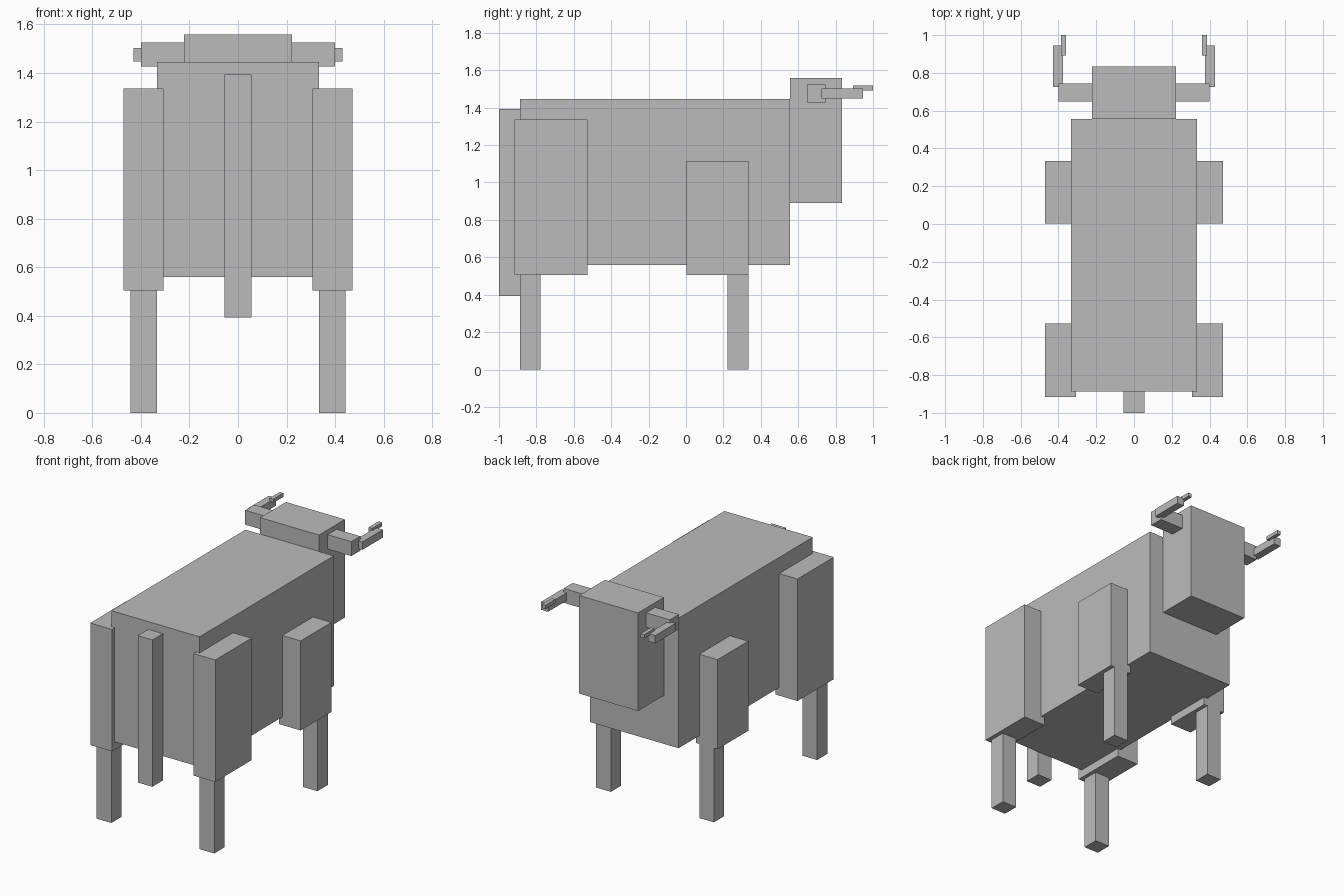
import bpy
import bmesh

if "Cube" in bpy.data.objects:
    bpy.data.objects.remove(bpy.data.objects["Cube"])

hide = bpy.data.materials.new("grey_hide")
hide.diffuse_color = (0.5, 0.5, 0.5, 1)
hide.use_nodes = True
hide.node_tree.nodes["Principled BSDF"].inputs["Base Color"].default_value = hide.diffuse_color


def box(name, x, y, z):
    """Box spanning the given (min, max) range on each axis."""
    bm = bmesh.new()
    bmesh.ops.create_cube(bm, size=1)
    for v in bm.verts:
        for axis, (low, high) in enumerate((x, y, z)):
            v.co[axis] = low if v.co[axis] < 0 else high
    mesh = bpy.data.meshes.new(name)
    bm.to_mesh(mesh)
    bm.free()
    mesh.materials.append(hide)
    obj = bpy.data.objects.new(name, mesh)
    bpy.context.collection.objects.link(obj)


def pair(name, x, y, z):
    """Matching boxes on the right (+x) and left (-x)."""
    box("right_" + name, x, y, z)
    box("left_" + name, (-x[1], -x[0]), y, z)


# Body, head and tail
box("body", (-0.333, 0.333), (-0.888, 0.555), (0.56, 1.446))
box("head", (-0.222, 0.222), (0.555, 0.833), (0.89, 1.558))
box("tail", (-0.055, 0.055), (-1.0, -0.888), (0.393, 1.393))

# Hind legs
pair("thigh", (0.307, 0.471), (-0.917, -0.527), (0.505, 1.336))
pair("hind_leg", (0.333, 0.443), (-0.888, -0.778), (0.0, 0.505))

# Front legs
pair("shoulder", (0.307, 0.471), (0.002, 0.333), (0.505, 1.115))
pair("front_leg", (0.333, 0.443), (0.222, 0.333), (0.0, 0.505))

# Horns, bending forward in three steps
pair("horn_base", (0.222, 0.4), (0.648, 0.745), (1.427, 1.525))
pair("horn_middle", (0.377, 0.43), (0.724, 0.945), (1.448, 1.502))
pair("horn_tip", (0.359, 0.386), (0.892, 1.0), (1.492, 1.518))
